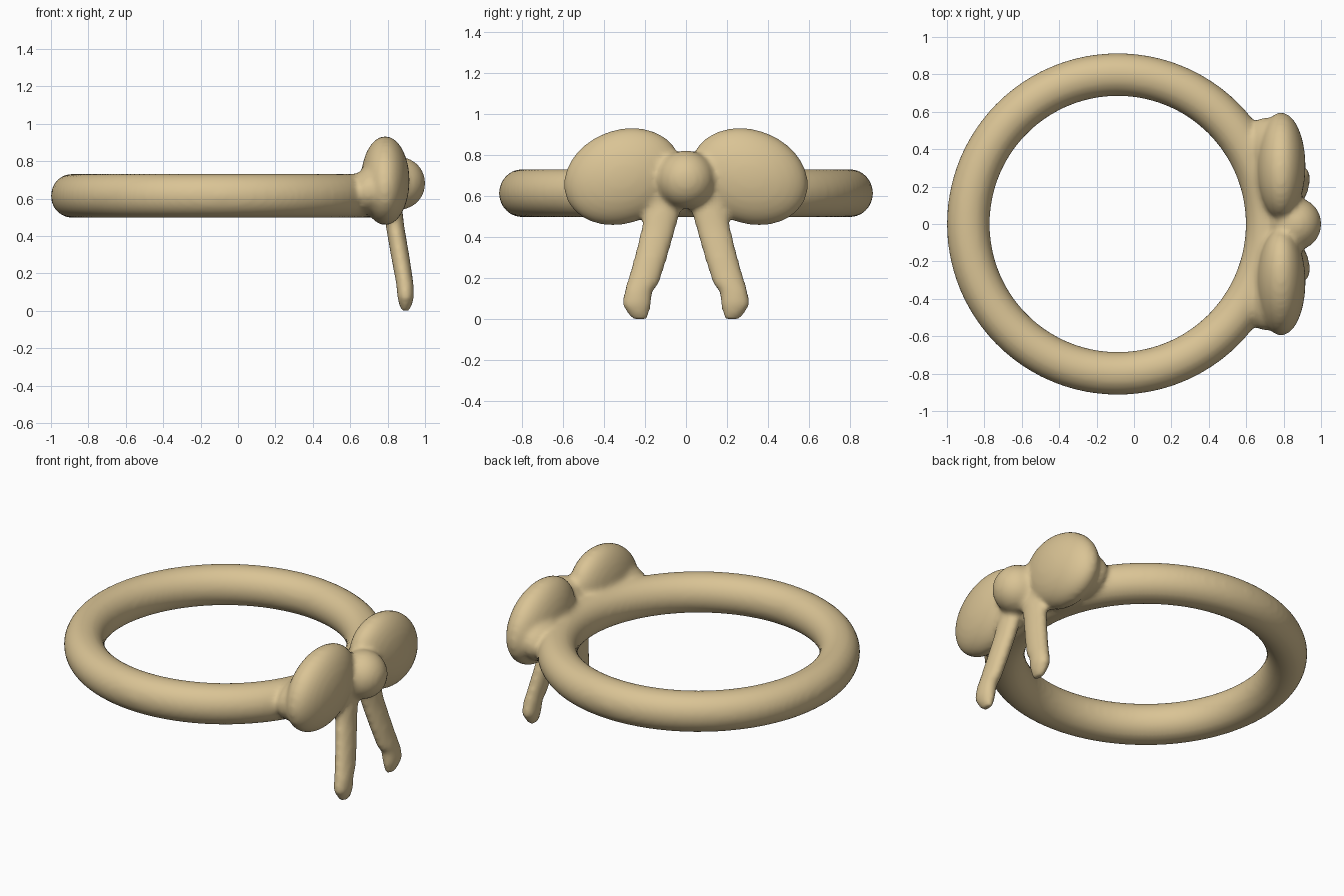
import bpy, bmesh, math
from mathutils import Matrix

if "Cube" in bpy.data.objects:
    bpy.data.objects.remove(bpy.data.objects["Cube"])

bm = bmesh.new()


def loft(rings, closed=False):
    """Skin a list of equal-length vertex rings."""
    n = len(rings[0])
    for i in range(len(rings) if closed else len(rings) - 1):
        a, b = rings[i], rings[(i + 1) % len(rings)]
        for j in range(n):
            k = (j + 1) % n
            bm.faces.new((a[j], b[j], b[k], a[k]))
    if not closed:
        bm.faces.new(rings[0])
        bm.faces.new(rings[-1][::-1])


def blob(centre, radii, lean=0.0):
    """Ellipsoid, sheared sideways in y with height."""
    shear = Matrix.Identity(4)
    shear[1][2] = lean
    mat = Matrix.Translation(centre) @ shear @ Matrix.Diagonal((*radii, 1))
    bmesh.ops.create_uvsphere(bm, u_segments=40, v_segments=24, radius=1, matrix=mat)


# Ring band
rings = []
for i in range(96):
    a = 2 * math.pi * i / 96
    ring = []
    for j in range(28):
        b = 2 * math.pi * j / 28
        r = 0.799 + 0.115 * math.cos(b)
        ring.append(bm.verts.new((-0.087 + r * math.cos(a), r * math.sin(a),
                                  0.615 + 0.118 * math.sin(b))))
    rings.append(ring)
loft(rings, closed=True)

# Knot of the bow
blob((0.862, 0, 0.682), (0.14, 0.142, 0.142))

# Tail sections: x, y, z, half thickness, half width
TAIL = [(0.82, 0.09, 0.62, 0.05, 0.09), (0.84, 0.132, 0.45, 0.05, 0.085),
        (0.866, 0.172, 0.30, 0.05, 0.082), (0.888, 0.212, 0.17, 0.048, 0.08),
        (0.893, 0.232, 0.14, 0.047, 0.07), (0.897, 0.242, 0.07, 0.046, 0.072),
        (0.895, 0.225, 0.0, 0.024, 0.042)]
for s in (-1, 1):
    # Bow loops and the small webs joining them to the knot and ring
    blob((0.787, s * 0.31, 0.696), (0.13, 0.283, 0.238), -0.2 * s)
    blob((0.80, s * 0.09, 0.66), (0.09, 0.14, 0.13))
    blob((0.70, s * 0.40, 0.64), (0.09, 0.17, 0.125))
    # Ribbon tails
    rings = []
    for x, y, z, rx, ry in TAIL:
        rings.append([bm.verts.new((x + rx * math.cos(2 * math.pi * j / 20),
                                    s * y + ry * math.sin(2 * math.pi * j / 20), z))
                      for j in range(20)])
    loft(rings)

bmesh.ops.recalc_face_normals(bm, faces=bm.faces[:])
mesh = bpy.data.meshes.new("bow_ring")
bm.to_mesh(mesh)
bm.free()
obj = bpy.data.objects.new("bow_ring", mesh)
bpy.context.collection.objects.link(obj)

mat = bpy.data.materials.new("tan")
mat.diffuse_color = (0.70, 0.55, 0.30, 1)
mat.use_nodes = True
mat.node_tree.nodes["Principled BSDF"].inputs["Base Color"].default_value = mat.diffuse_color
mesh.materials.append(mat)

# Fuse the parts into one soft skin
rem = obj.modifiers.new("fuse", 'REMESH')
rem.mode = 'VOXEL'
rem.voxel_size = 0.016
rem.use_smooth_shade = True
smooth = obj.modifiers.new("soften", 'SMOOTH')
smooth.factor = 0.5
smooth.iterations = 8
